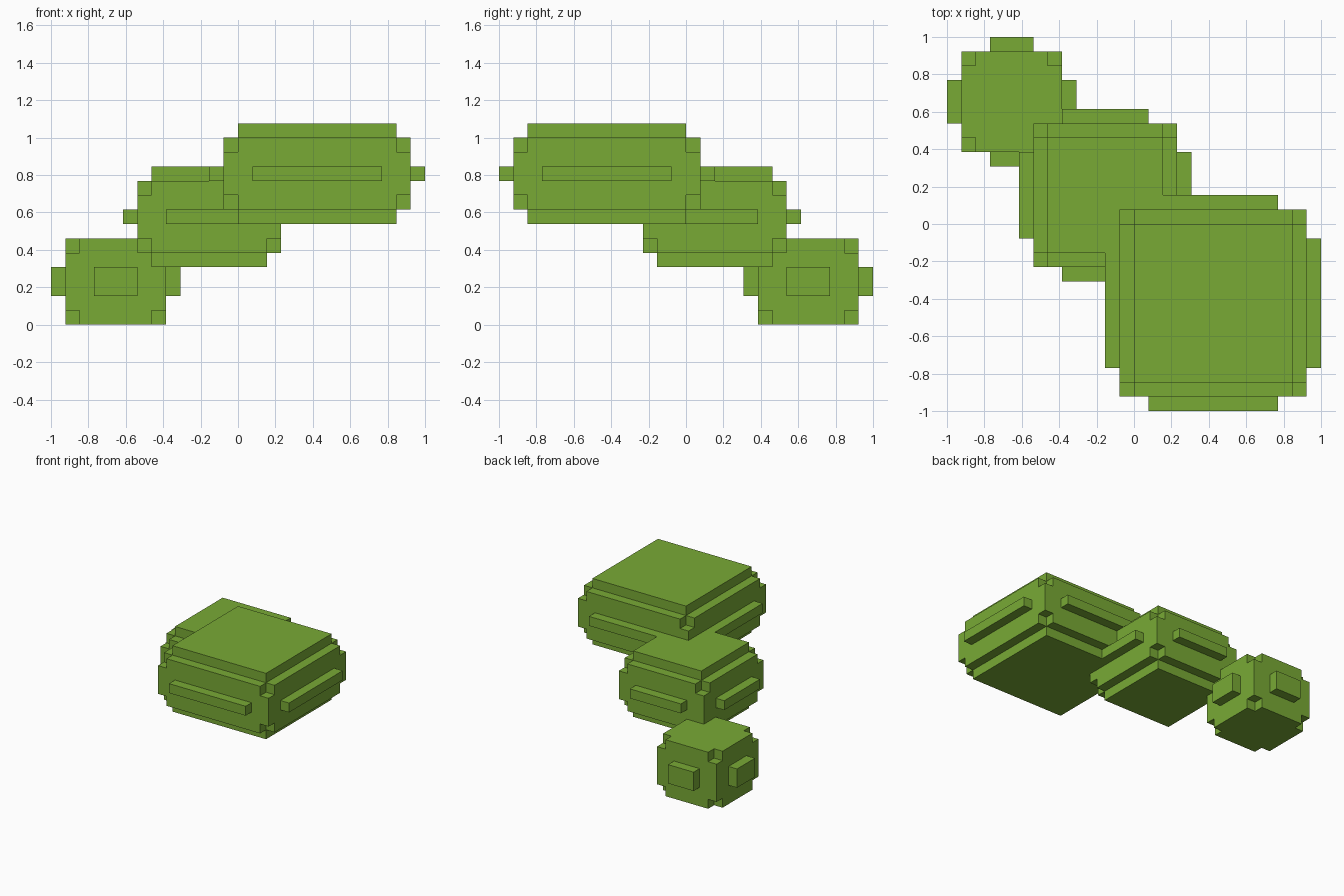
import bpy
import bmesh
import math
from itertools import product
from mathutils import Vector

UNIT = 1 / 13  # edge of one block

cube = bpy.data.objects.get("Cube")
if cube:
    bpy.data.objects.remove(cube, do_unlink=True)

green = bpy.data.materials.new("leaf_green")
green.use_nodes = True
colour = (0.19, 0.40, 0.036, 1)
green.diffuse_color = colour
green.node_tree.nodes["Principled BSDF"].inputs["Base Color"].default_value = colour


def blocks(lo, hi):
    """All unit blocks between two grid corners."""
    return set(product(*(range(a, b) for a, b in zip(lo, hi))))


def shell(name, cells):
    """Outer skin of a set of blocks, with flat regions merged."""
    bm = bmesh.new()
    verts = {}
    for cell in cells:
        for axis, side in product(range(3), (0, 1)):
            step = [0, 0, 0]
            step[axis] = 2 * side - 1
            if tuple(c + s for c, s in zip(cell, step)) in cells:
                continue
            u, v = (axis + 1) % 3, (axis + 2) % 3
            corners = []
            for du, dv in ((0, 0), (1, 0), (1, 1), (0, 1)):
                p = list(cell)
                p[axis] += side
                p[u] += du
                p[v] += dv
                p = tuple(p)
                if p not in verts:
                    verts[p] = bm.verts.new(Vector(p) * UNIT)
                corners.append(verts[p])
            bm.faces.new(corners if side else corners[::-1])
    bmesh.ops.dissolve_limit(bm, angle_limit=math.radians(1),
                             verts=bm.verts[:], edges=bm.edges[:])
    mesh = bpy.data.meshes.new(name)
    bm.to_mesh(mesh)
    bm.free()
    mesh.materials.append(green)
    obj = bpy.data.objects.new(name, mesh)
    bpy.context.collection.objects.link(obj)


def clump(name, lo, hi, ridge_inset, ridge_z, slabs):
    """Notched box with a raised ridge on each side and optional end slabs."""
    cells = blocks(lo, hi)
    # missing corner blocks
    cells -= set(product(*((a, b - 1) for a, b in zip(lo, hi))))
    # side ridges
    for axis in (0, 1):
        a, b = list(lo), list(hi)
        a[axis] -= 1
        b[axis] += 1
        other = 1 - axis
        a[other] += ridge_inset
        b[other] -= ridge_inset
        a[2], b[2] = ridge_z
        cells |= blocks(a, b)
    # top and bottom slabs
    if slabs:
        cells |= blocks((lo[0] + 1, lo[1] + 1, lo[2] - 1),
                        (hi[0] - 1, hi[1] - 1, hi[2] + 1))
    shell(name, cells)


clump("large_leaf_clump", (-1, -12, 8), (12, 1, 13), 2, (10, 11), True)
clump("middle_leaf_clump", (-7, -3, 5), (3, 7, 10), 2, (7, 8), True)
clump("small_leaf_clump", (-12, 5, 0), (-5, 12, 6), 2, (2, 4), False)
